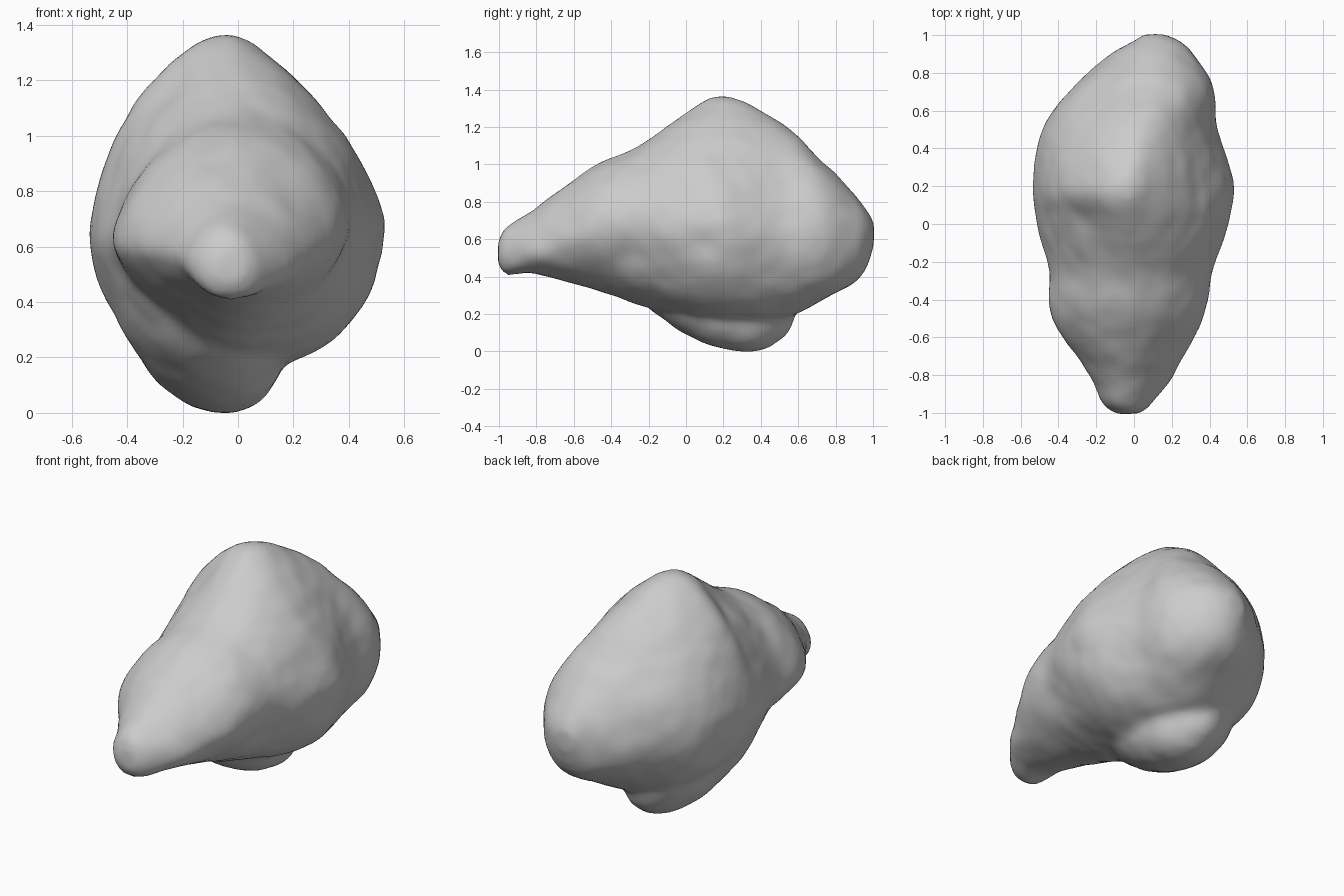
import bpy, bmesh
from math import sin, cos, pi, exp
from mathutils import Vector, noise

old = bpy.data.objects.get("Cube")
if old:
    bpy.data.objects.remove(old, do_unlink=True)

# Section outlines: y, left x, z, right x, z, crest x, z, underside x, z
OUTLINE = [
    (-1.005, -.08, .53, .02, .51, -.03, .57, -.03, .47),
    (-.96, -.16, .53, .09, .51, -.04, .66, -.03, .40),
    (-.80, -.24, .57, .21, .54, -.03, .765, -.02, .41),
    (-.50, -.43, .60, .37, .65, -.02, .985, 0, .33),
    (-.25, -.45, .61, .42, .67, .0, 1.10, -.02, .24),
    (0, -.51, .63, .50, .66, -.03, 1.275, -.03, .17),
    (.20, -.535, .65, .535, .66, -.03, 1.365, -.03, .14),
    (.50, -.49, .65, .44, .62, .03, 1.225, 0, .165),
    (.72, -.33, .62, .42, .60, .09, 1.02, .10, .265),
    (.90, -.12, .61, .32, .60, .11, .84, .12, .36),
    (.97, 0, .62, .24, .61, .11, .75, .11, .46),
    (1.005, .05, .62, .16, .62, .10, .68, .10, .56),
]
# Corner sharpness per section: upper right, upper left, lower left, lower right
SHARPNESS = [
    (1, 1, 1, 1), (1, 1, 1, 1), (1.1, 1.1, 1.3, 1), (1.1, 1.1, 1.35, 1.2),
    (1.1, 1.15, 1.3, 1.15), (1.25, 1.25, 1.1, 1), (1.45, 1.18, 1, .95),
    (1.25, 1.2, 1, .95), (1, 1.05, 1.05, .95), (1, 1, 1, 1), (1, 1, 1, 1), (1, 1, 1, 1),
]
# Hollows: centre, radius, depth
HOLLOWS = [
    ((.5, .12, .57), .12, .025),
    ((.42, -.3, .5), .1, .02),
    ((-.22, .02, 1.15), .12, .015),
]
STEPS, SIDES = 5, 48


def blend(a, b, c, d, t):
    """Smooth curve through b and c."""
    return [q + .5 * t * (r - p + t * (2*p - 5*q + 4*r - s + t * (3*(q - r) + s - p)))
            for p, q, r, s in zip(a, b, c, d)]


def section(bm, row):
    y, xl, zl, xr, zr, xt, zt, xb, zb = row[:9]
    corners = [(xr, zr, xt, zt), (xl, zl, xt, zt), (xl, zl, xb, zb), (xr, zr, xb, zb)]
    ring = []
    for i in range(SIDES):
        a = 2 * pi * i / SIDES
        k = int(4 * i / SIDES)
        sx, sz, px, pz = corners[k]
        c, s = abs(cos(a)) ** row[9 + k], abs(sin(a)) ** row[9 + k]
        ring.append(bm.verts.new((px + (sx - px) * c, y, sz + (pz - sz) * s)))
    return ring


# Main body lofted from front to back
bm = bmesh.new()
rows = [o + s for o, s in zip(OUTLINE, SHARPNESS)]
last = len(rows) - 1
rings = []
for i in range(last):
    near = [rows[min(max(i + j, 0), last)] for j in (-1, 0, 1, 2)]
    rings += [section(bm, blend(*near, t / STEPS)) for t in range(STEPS)]
rings.append(section(bm, rows[-1]))
for a, b in zip(rings, rings[1:]):
    for i in range(SIDES):
        j = (i + 1) % SIDES
        bm.faces.new((a[i], a[j], b[j], b[i]))
bm.faces.new(rings[0])
bm.faces.new(rings[-1])

# Tapered keel under the body, leaning forward and sideways as it rises
keel = bmesh.ops.create_icosphere(bm, subdivisions=4, radius=1)["verts"]
for v in keel:
    z = .445 + .45 * v.co.z
    v.co = Vector((-.055 - .2 * z + .32 * v.co.x, .31 - .5 * z + .45 * v.co.y, z))
bmesh.ops.recalc_face_normals(bm, faces=bm.faces)
mesh = bpy.data.meshes.new("boulder")
bm.to_mesh(mesh)
bm.free()
boulder = bpy.data.objects.new("boulder", mesh)
bpy.context.collection.objects.link(boulder)

# Fuse the parts into one skin and soften the joins
fuse = boulder.modifiers.new("fuse", "REMESH")
fuse.mode, fuse.voxel_size = "VOXEL", .025
soften = boulder.modifiers.new("soften", "SMOOTH")
soften.factor, soften.iterations = .5, 5
graph = bpy.context.evaluated_depsgraph_get()
fused = bpy.data.meshes.new_from_object(boulder.evaluated_get(graph))
boulder.modifiers.clear()
boulder.data = fused

# Hollows and gentle weathering
moves = []
for v in fused.vertices:
    push = .008 * noise.noise(v.co * 4) + .005 * noise.noise(v.co * 9)
    for centre, radius, depth in HOLLOWS:
        push -= depth * exp(-((v.co - Vector(centre)).length / radius) ** 2)
    moves.append(v.co + v.normal * push)

# Rest the stone on the ground
ground = Vector((0, 0, min(p.z for p in moves)))
for v, p in zip(fused.vertices, moves):
    v.co = p - ground

# Grey stone
stone = bpy.data.materials.new("grey_stone")
stone.use_nodes = True
grey = (.6, .6, .6, 1)
stone.diffuse_color = grey
stone.node_tree.nodes["Principled BSDF"].inputs["Base Color"].default_value = grey
fused.materials.clear()
fused.materials.append(stone)
for p in fused.polygons:
    p.use_smooth = True
